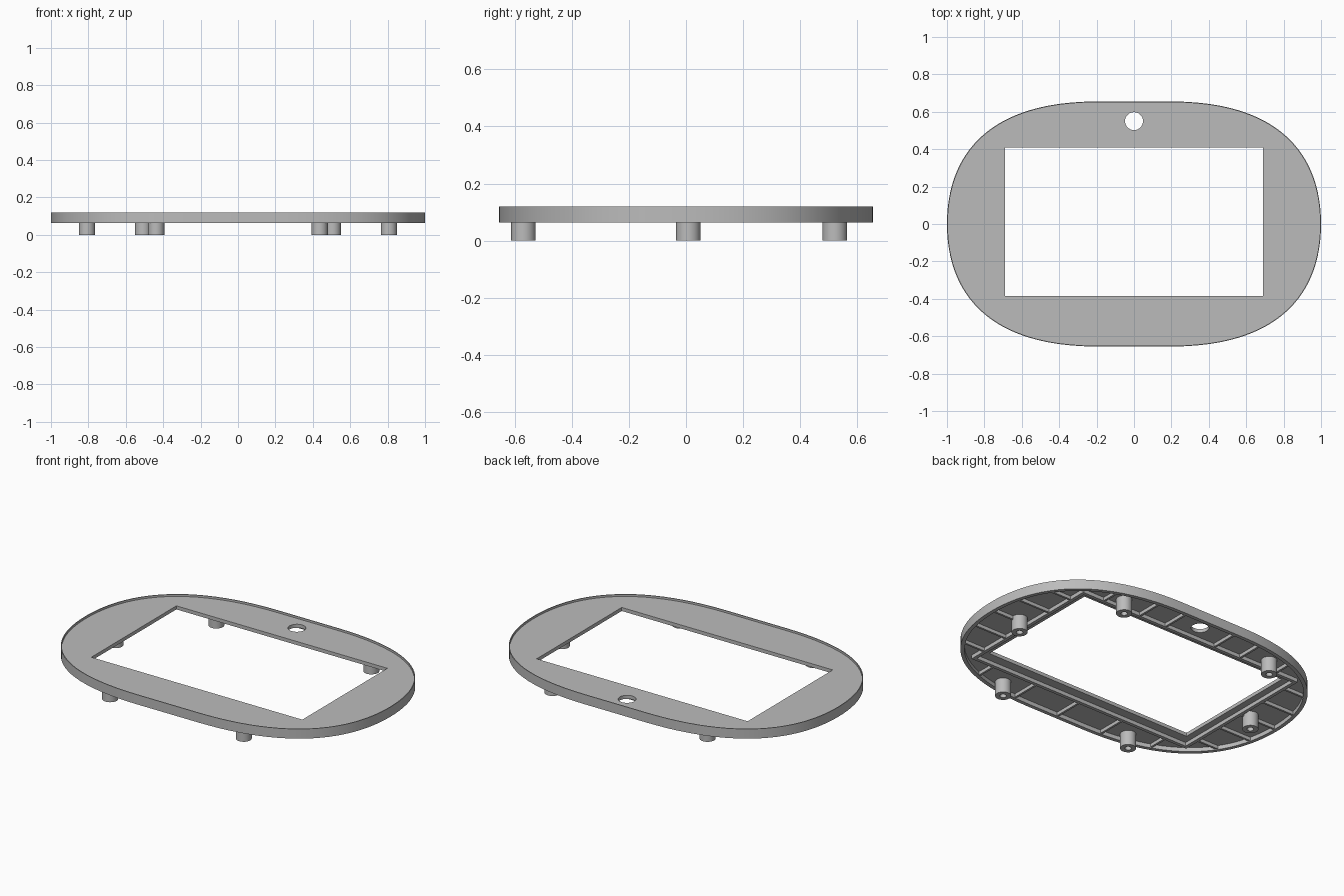
import bpy, bmesh, math
from mathutils import Vector

cube = bpy.data.objects.get("Cube")
if cube:
    bpy.data.objects.remove(cube, do_unlink=True)

grey = bpy.data.materials.new("plain grey")
grey.use_nodes = True
grey.diffuse_color = (0.5, 0.5, 0.5, 1)
grey.node_tree.nodes["Principled BSDF"].inputs["Base Color"].default_value = (0.5, 0.5, 0.5, 1)

BOTTOM, UNDER, FACE, TOP = 0.063, 0.087, 0.108, 0.12


def finish(name, bm, smooth=False):
    bmesh.ops.recalc_face_normals(bm, faces=bm.faces[:])
    mesh = bpy.data.meshes.new(name)
    bm.to_mesh(mesh)
    bm.free()
    mesh.materials.append(grey)
    ob = bpy.data.objects.new(name, mesh)
    bpy.context.collection.objects.link(ob)
    if smooth:
        bpy.ops.object.select_all(action='DESELECT')
        ob.select_set(True)
        bpy.context.view_layer.objects.active = ob
        bpy.ops.object.shade_smooth_by_angle(angle=math.radians(30))
    return ob


def prism(name, points, z0, z1):
    bm = bmesh.new()
    face = bm.faces.new([bm.verts.new((x, y, z0)) for x, y in points])
    ext = bmesh.ops.extrude_face_region(bm, geom=[face])["geom"]
    verts = [g for g in ext if isinstance(g, bmesh.types.BMVert)]
    bmesh.ops.translate(bm, verts=verts, vec=(0, 0, z1 - z0))
    return finish(name, bm)


def box(name, x0, x1, y0, y1, z0, z1):
    return prism(name, [(x0, y0), (x1, y0), (x1, y1), (x0, y1)], z0, z1)


def sweep(name, loops, closed=True):
    """Skin matching closed loops of 3D points."""
    bm = bmesh.new()
    rings = [[bm.verts.new(p) for p in loop] for loop in loops]
    pairs = list(zip(rings, rings[1:]))
    if closed:
        pairs.append((rings[-1], rings[0]))
    for a, b in pairs:
        for i in range(len(a)):
            j = (i + 1) % len(a)
            bm.faces.new((a[i], a[j], b[j], b[i]))
    if not closed:
        bm.faces.new(rings[0])
        bm.faces.new(rings[-1])
    return finish(name, bm, True)


# Oval outline: one curved quarter, mirrored round
ctrl = [Vector(p) for p in ((1, 0), (1, 0.37), (0.78, 0.655), (0.2, 0.655))]
STEPS = 24
quarter = []
for i in range(STEPS + 1):
    t = i / STEPS
    s = 1 - t
    quarter.append(ctrl[0] * s**3 + ctrl[1] * 3 * s * s * t + ctrl[2] * 3 * s * t * t + ctrl[3] * t**3)
half = quarter + [Vector((-p.x, p.y)) for p in reversed(quarter[1:])] + [Vector((-1, 0))]
outline = half + [Vector((p.x, -p.y)) for p in reversed(half[1:-1])]


def inset(d):
    n = len(outline)
    result = []
    for i, p in enumerate(outline):
        tangent = (outline[(i + 1) % n] - outline[i - 1]).normalized()
        result.append(p + Vector((-tangent.y, tangent.x)) * d)
    return result


def edge_at(value, axis):
    """Distance of the outline from the centre along the other axis."""
    return min(quarter, key=lambda p: abs(p[axis] - abs(value)))[1 - axis] if not (
        axis == 0 and abs(value) < 0.2) else 0.655


# Outer rim with a fine raised lip
profile = [(0, BOTTOM), (0, TOP), (0.005, TOP), (0.005, 0.095), (0.022, 0.095), (0.022, BOTTOM)]
sweep("outer_rim", [[(p.x, p.y, z) for p in inset(d)] for d, z in profile])

# Face plate with screen opening and round hole
plate = prism("face_plate", inset(0.004), UNDER, FACE)
window = box("window_cutter", -0.69, 0.69, -0.385, 0.41, 0, 0.2)
bm = bmesh.new()
bmesh.ops.create_cone(bm, cap_ends=True, segments=40, radius1=0.048, radius2=0.048, depth=0.3)
bmesh.ops.translate(bm, verts=bm.verts[:], vec=(0, 0.55, 0.1))
hole = finish("hole_cutter", bm)
for cutter in (window, hole):
    mod = plate.modifiers.new("cut", 'BOOLEAN')
    mod.operation = 'DIFFERENCE'
    mod.solver = 'EXACT'
    mod.object = cutter
    cutter.hide_render = True
    cutter.hide_viewport = True

# Screen surround wall on the underside
WX, WY0, WY1, T = 0.75, -0.46, 0.47, 0.02
WZ, SUNK = BOTTOM + 0.002, UNDER + 0.005
for s, side in ((-1, "right"), (1, "left")):
    xs = sorted((s * WX, s * (WX - T)))
    box(side + "_surround_wall", *xs, WY0, WY1, WZ, SUNK)
box("front_surround_wall", -WX + T, WX - T, WY0, WY0 + T, WZ, SUNK)
box("back_surround_wall", -WX + T, WX - T, WY1 - T, WY1, WZ, SUNK)

# Stiffening ribs between surround and rim
RZ, H = BOTTOM + 0.004, 0.006
for s, side in ((-1, "right"), (1, "left")):
    for y in (-0.36, -0.18, 0, 0.18, 0.36):
        xs = sorted((s * (WX - 0.005), s * (edge_at(y, 1) - 0.015)))
        box(side + "_rib", *xs, y - H, y + H, RZ, SUNK)
for x in (-0.6, -0.3, 0, 0.3, 0.6):
    box("front_rib", x - H, x + H, -edge_at(x, 0) + 0.015, WY0 + 0.005, RZ, SUNK)
for x in (-0.6, -0.35, -0.17, 0.17, 0.35, 0.6):
    box("back_rib", x - H, x + H, WY1 - 0.005, edge_at(x, 0) - 0.015, RZ, SUNK)

# Screw posts with blind pilot holes
post_profile = [(0.043, SUNK), (0.043, 0), (0.018, 0), (0.018, 0.05)]
for x, y, place in ((0.807, 0.008, "side"), (0.507, 0.522, "back"), (0.437, -0.57, "front")):
    for s in (-1, 1):
        sweep(place + "_screw_post", [
            [(s * x + r * math.cos(a), y + r * math.sin(a), z)
             for a in (math.tau * k / 32 for k in range(32))]
            for r, z in post_profile], closed=False)
